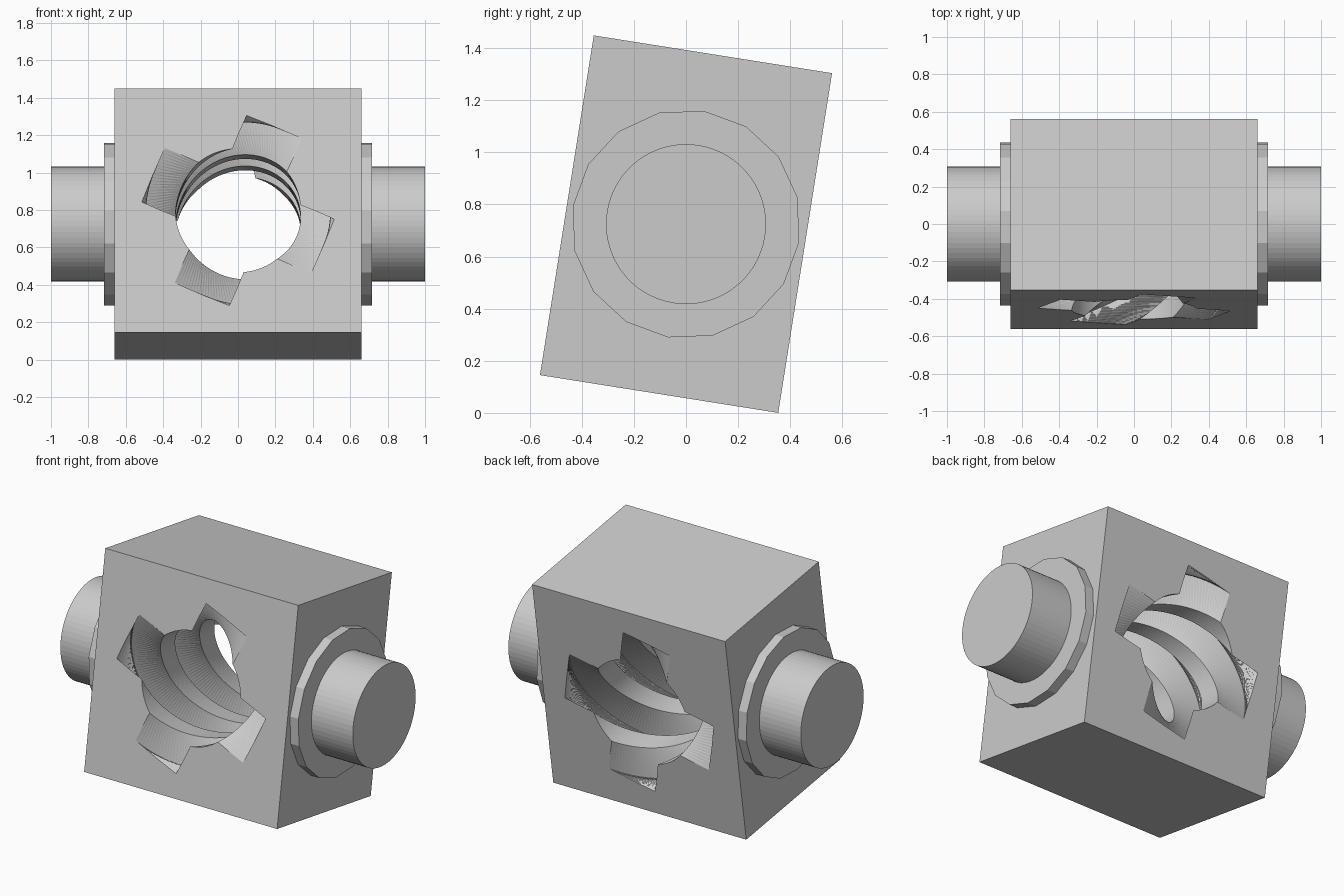
import bpy
import bmesh
from math import radians, cos, sin, pi, hypot
from mathutils import Matrix

if "Cube" in bpy.data.objects:
    bpy.data.objects.remove(bpy.data.objects["Cube"], do_unlink=True)

WIDTH, DEPTH, HEIGHT = 1.32, 0.926, 1.32
BORE, SLOT_HALF, SLOT_REACH = 0.335, 0.158, 0.492
START, TWIST, STEPS = radians(67), radians(215), 120
TILT = Matrix.Translation((0, 0, 0.7245)) @ Matrix.Rotation(radians(-9), 4, "X")


def make_object(name, bm):
    bmesh.ops.recalc_face_normals(bm, faces=bm.faces)
    mesh = bpy.data.meshes.new(name)
    bm.to_mesh(mesh)
    bm.free()
    obj = bpy.data.objects.new(name, mesh)
    bpy.context.collection.objects.link(obj)
    obj.matrix_world = TILT
    return obj


def disc(name, radius, x0, x1, sides):
    """Cylinder along x between x0 and x1, with a corner at the local top."""
    bm = bmesh.new()
    turn = Matrix.Translation(((x0 + x1) / 2, 0, 0)) @ Matrix.Rotation(pi / 2, 4, "Y")
    bmesh.ops.create_cone(bm, cap_ends=True, segments=sides, radius1=radius,
                          radius2=radius, depth=abs(x1 - x0), matrix=turn)
    return make_object(name, bm)


def slot_profile():
    """Round bore with four square-ended slots, as (radius, angle) pairs."""
    half = math_angle = pi / 2
    outer = (hypot(SLOT_REACH, SLOT_HALF), angle_at(SLOT_REACH))
    inner = angle_at((BORE ** 2 - SLOT_HALF ** 2) ** 0.5)
    points = []
    for k in range(4):
        mid = k * half
        points += [(outer[0], mid - outer[1]), (outer[0], mid + outer[1])]
        arc = math_angle - 2 * inner
        points += [(BORE, mid + inner + arc * i / 6) for i in range(7)]
    return points


def angle_at(reach):
    from math import atan2
    return atan2(SLOT_HALF, reach)


# Block
bm = bmesh.new()
bmesh.ops.create_cube(bm, size=1, matrix=Matrix.Diagonal((WIDTH, DEPTH, HEIGHT, 1)))
block = make_object("block", bm)

# Twisted cutter for the four-start threaded bore
bm = bmesh.new()
profile = slot_profile()
rings = []
for s in range(STEPS + 1):
    t = -0.05 + 1.1 * s / STEPS
    spin = START + TWIST * t
    y = DEPTH * (t - 0.5)
    rings.append([bm.verts.new((r * cos(a + spin), y, r * sin(a + spin)))
                  for r, a in profile])
for near, far in zip(rings, rings[1:]):
    for i in range(len(near)):
        j = (i + 1) % len(near)
        bm.faces.new((near[i], near[j], far[j], far[i]))
bm.faces.new(rings[0])
bm.faces.new(rings[-1])
bmesh.ops.triangulate(bm, faces=bm.faces)
cutter = make_object("bore_cutter", bm)
cutter.hide_render = True

# Cut the bore, then discard the cutter
cut = block.modifiers.new("bore", "BOOLEAN")
cut.operation = "DIFFERENCE"
cut.solver = "EXACT"
cut.object = cutter
bpy.context.view_layer.update()
bpy.context.view_layer.objects.active = block
bpy.ops.object.modifier_apply(modifier=cut.name)
bpy.data.objects.remove(cutter, do_unlink=True)

# Flange and trunnion on each side
for side, sign in (("left", 1), ("right", -1)):
    disc(side + "_flange", 0.44, sign * 0.65, sign * 0.717, 16)
    disc(side + "_trunnion", 0.307, sign * 0.7, sign * 1.0, 64)
